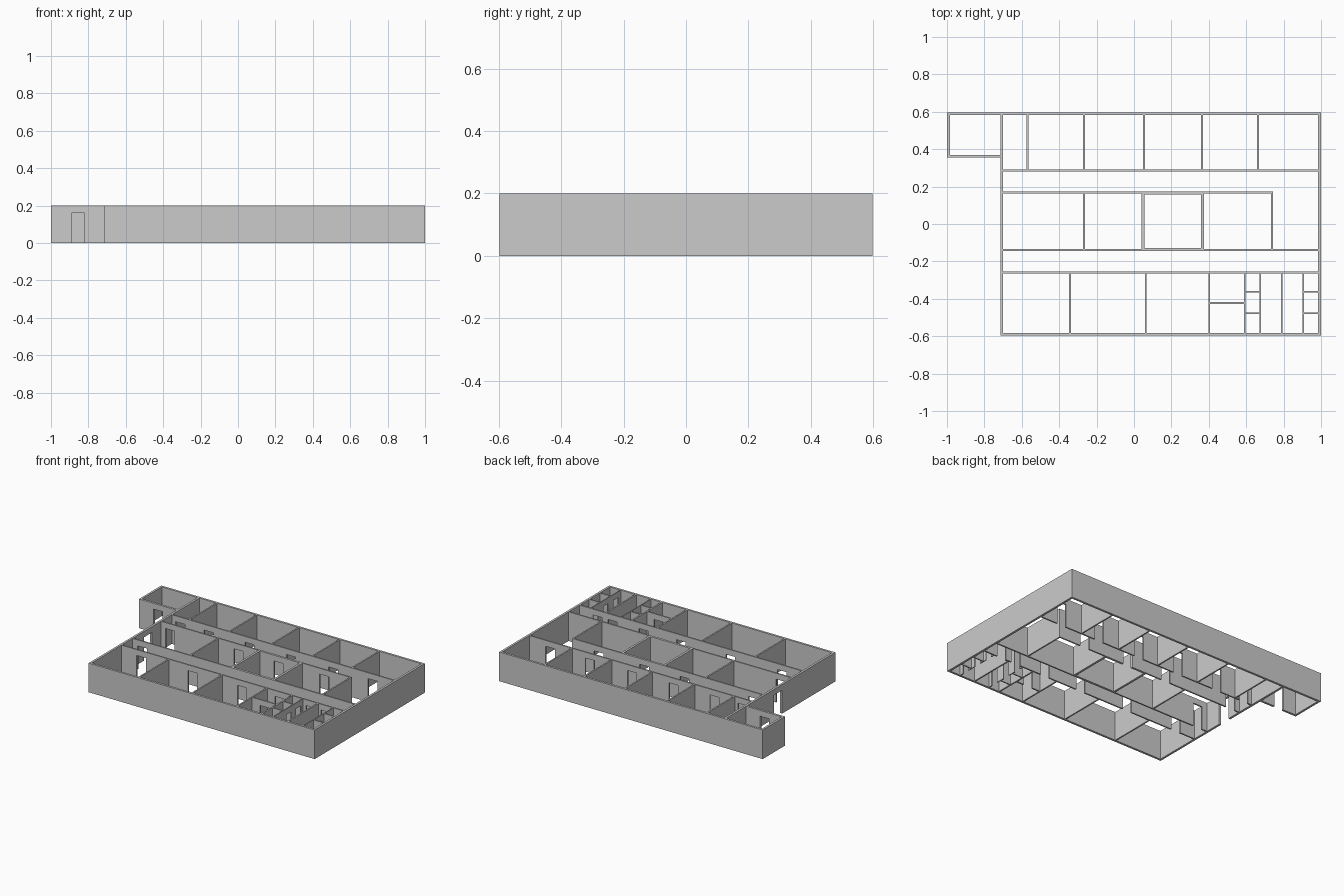
import bpy
import bmesh

if "Cube" in bpy.data.objects:
    bpy.data.objects.remove(bpy.data.objects["Cube"])

H, DOOR_H = 0.2, 0.16      # wall and door heights
T, M, S = 0.015, 0.01, 0.006   # outer, inner and thin wall thickness
Y = 0.597                  # half depth


def box(bm, x0, x1, y0, y1, z0, z1):
    r = bmesh.ops.create_cube(bm, size=1)
    for v in r["verts"]:
        v.co.x = x0 if v.co.x < 0 else x1
        v.co.y = y0 if v.co.y < 0 else y1
        v.co.z = z0 if v.co.z < 0 else z1


def wall(name, axis, c, a, b, t, doors=(), dw=0.07):
    """Wall along axis from a to b, centred on c, with door openings."""
    bm = bmesh.new()

    def piece(p, q, z0):
        if axis == "x":
            box(bm, p, q, c - t / 2, c + t / 2, z0, H)
        else:
            box(bm, c - t / 2, c + t / 2, p, q, z0, H)

    start = a
    for d in sorted(doors):
        piece(start, d - dw / 2, 0)
        piece(d - dw / 2, d + dw / 2, DOOR_H)   # lintel
        start = d + dw / 2
    piece(start, b, 0)
    me = bpy.data.meshes.new(name)
    bm.to_mesh(me)
    bm.free()
    ob = bpy.data.objects.new(name, me)
    bpy.context.collection.objects.link(ob)


# outer shell
L, R = -0.7075, 0.9925
wall("back_wall", "x", Y - T / 2, -1, 1, T)
wall("front_wall", "x", -Y + T / 2, -0.715, 1, T)
wall("right_wall", "y", R, -Y + T, Y - T, T)
wall("left_wall", "y", L, -Y + T, Y - T, T, [0.025], 0.09)

# annex at the back left
wall("annex_left_wall", "y", -R, 0.355, Y - T, T)
wall("annex_front_wall", "x", 0.3625, -0.985, -0.715, T, [-0.855])

# long corridor walls
x0, x1 = -0.70, 0.985
wall("back_corridor_wall", "x", 0.287, x0, x1, M,
     [-0.635, -0.42, -0.11, 0.205, 0.525, 0.825])
wall("middle_back_wall", "x", 0.169, x0, 0.743, M, [-0.63, -0.11, 0.195, 0.54])
wall("middle_front_wall", "x", -0.139, x0, x1, M, [-0.625])
wall("front_corridor_wall", "x", -0.259, x0, x1, M,
     [-0.55, -0.16, 0.215, 0.5, 0.735, 0.85])

# room partitions of the three rows
for i, x in enumerate((-0.57, -0.267, 0.053, 0.363, 0.663)):
    wall(f"back_partition_{i}", "y", x, 0.292, Y - T, M)
for i, x in enumerate((-0.267, 0.738)):
    wall(f"middle_partition_{i}", "y", x, -0.134, 0.164, M)
for i, x in enumerate((-0.342, 0.063, 0.402, 0.592, 0.79)):
    wall(f"front_partition_{i}", "y", x, -Y + T, -0.264, M)

# thicker lined core room
for i, x in enumerate((0.048, 0.366)):
    wall(f"core_side_wall_{i}", "y", x, -0.134, 0.164, T)
wall("core_back_lining", "x", 0.162, 0.055, 0.359, S, [0.195])
wall("core_front_lining", "x", -0.131, 0.055, 0.359, S)

# store and washroom stalls
wall("store_divider", "x", -0.422, 0.407, 0.587, M, [0.5])
for i, (a, b, stall) in enumerate(((0.597, 0.672, 0.675), (0.908, 0.985, 0.905))):
    wall(f"stall_front_{i}", "y", stall, -Y + T, -0.264, S,
         [-0.312, -0.418, -0.53], 0.05)
    for j, y in enumerate((-0.362, -0.476)):
        wall(f"stall_divider_{i}_{j}", "x", y, a, b, 0.008)
